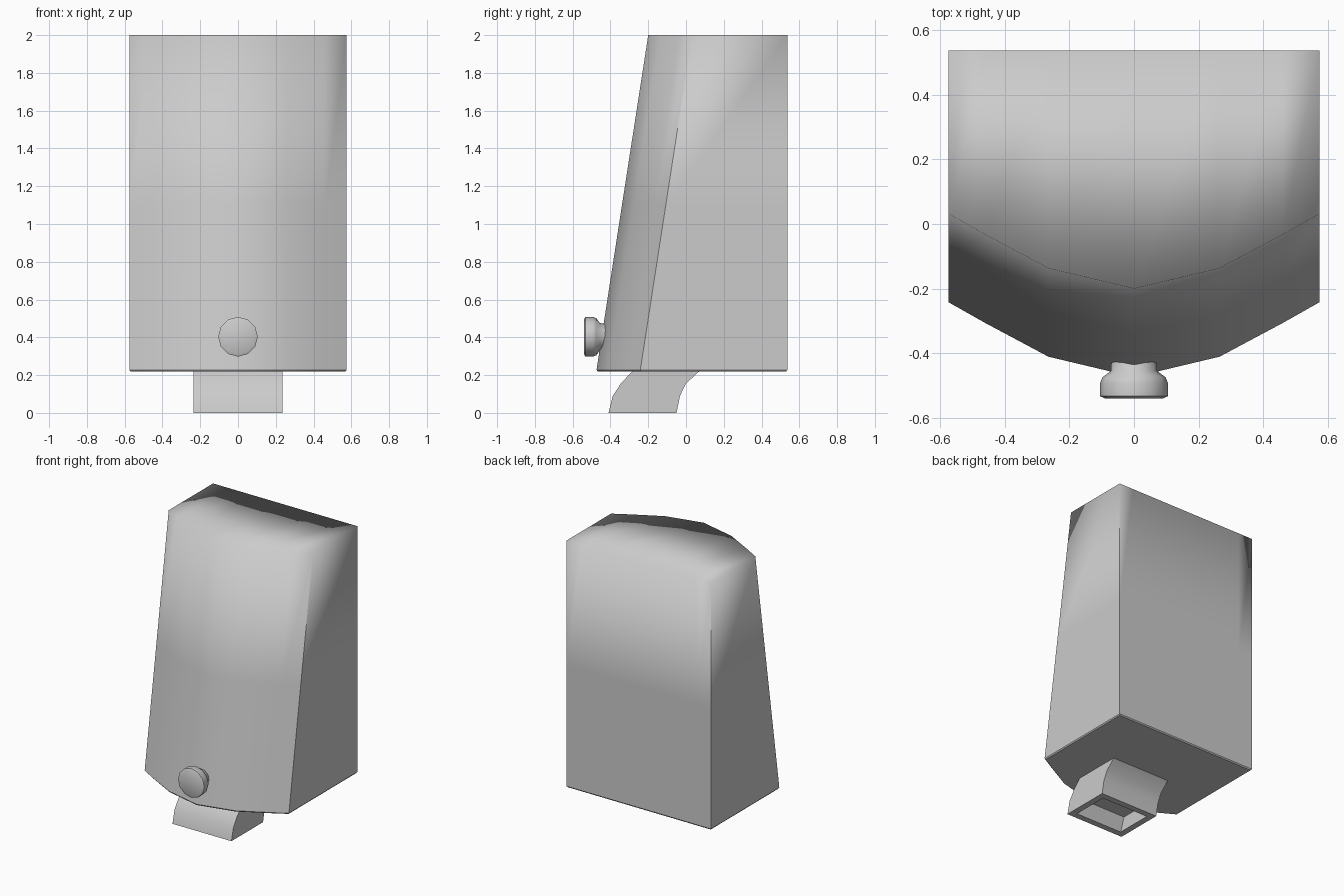
import bpy, bmesh, math
from mathutils import Vector

if "Cube" in bpy.data.objects:
    bpy.data.objects.remove(bpy.data.objects["Cube"])


def finish(name, bm, angle=None):
    bmesh.ops.recalc_face_normals(bm, faces=bm.faces)
    for f in bm.faces:
        f.smooth = True
    if angle is not None:
        for e in bm.edges:
            if e.is_manifold and e.calc_face_angle(0) > math.radians(angle):
                e.smooth = False
    me = bpy.data.meshes.new(name)
    bm.to_mesh(me)
    bm.free()
    ob = bpy.data.objects.new(name, me)
    bpy.context.collection.objects.link(ob)
    return ob


def loft(bm, rings):
    """Bridge closed rings of points with quads; returns the vertex rings."""
    vs = [[bm.verts.new(p) for p in r] for r in rings]
    n = len(vs[0])
    for a, b in zip(vs, vs[1:]):
        for i in range(n):
            j = (i + 1) % n
            bm.faces.new((a[i], a[j], b[j], b[i]))
    return vs


# housing: bowed front leaning back, flat rear, caps split into strips
half = [(0.265, -0.412), (0.46, -0.308), (0.575, -0.243)]
front = [(-x, y) for x, y in reversed(half)] + [(0, -0.475)] + half
BACK, Z0, Z1 = 0.537, 0.22, 2.0
n = len(front)


def body_ring(z, inset=0.0):
    lean = 0.275 * (z - Z0) / (Z1 - Z0)
    k = 1 - inset / 0.575
    pts = [(x * k, y + lean + inset, z) for x, y in front]
    return pts + [(x * k, BACK - inset, z) for x, y in reversed(front)]


bm = bmesh.new()
rings = loft(bm, [body_ring(Z0, 0.006), body_ring(Z0 + 0.008),
                  body_ring(1.1), body_ring(Z1)])
for r in (rings[0], rings[-1]):
    for i in range(n - 1):
        bm.faces.new((r[i], r[i + 1], r[2 * n - 2 - i], r[2 * n - 1 - i]))
bmesh.ops.recalc_face_normals(bm, faces=bm.faces)
# keep corners crisp, but leave the top rim softly shaded
for e in bm.edges:
    is_top = all(v.co.z > Z1 - 0.01 for v in e.verts)
    if not is_top and e.calc_face_angle(0) > math.radians(35):
        e.smooth = False
finish("housing", bm)

# spout: rectangular tube curving forward, with a recessed mouth
profile = [(-0.41, -0.05, 0), (-0.388, -0.032, 0.09), (-0.345, 0.0, 0.155),
           (-0.285, 0.07, 0.22), (-0.24, 0.12, 0.26)]


def rect(y0, y1, z, w=0.235, d=0.0):
    w -= d
    return [(-w, y0 + d, z), (w, y0 + d, z), (w, y1 - d, z), (-w, y1 - d, z)]


bm = bmesh.new()
mouth = [rect(-0.375, -0.065, 0.10, d=0.045), rect(-0.41, -0.05, 0, d=0.045)]
rings = loft(bm, mouth + [rect(*p) for p in profile])
bm.faces.new(rings[0])
bm.faces.new(rings[-1])
finish("spout", bm, 35)

# button: twelve-sided knob with a narrower neck
knob = [(0.09, -0.54), (0.105, -0.533), (0.105, -0.492), (0.098, -0.475),
        (0.072, -0.455), (0.068, -0.40)]
bm = bmesh.new()
rings = loft(bm, [[(r * math.cos(i * math.tau / 12), y,
                    0.403 + r * math.sin(i * math.tau / 12))
                   for i in range(12)] for r, y in knob])
bm.faces.new(rings[0])
bm.faces.new(rings[-1])
finish("button", bm, 60)
